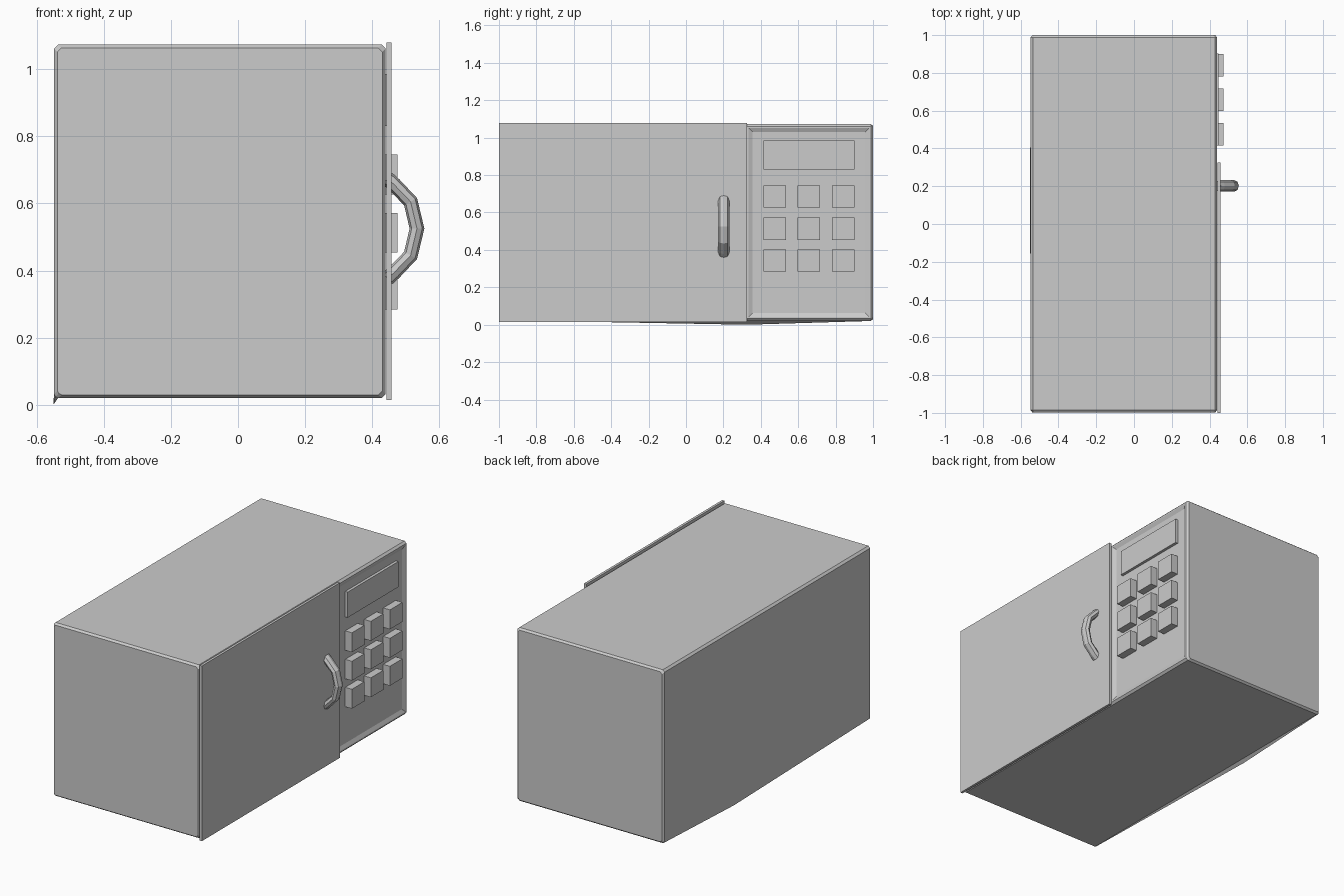
import bpy, bmesh

if "Cube" in bpy.data.objects:
    bpy.data.objects.remove(bpy.data.objects["Cube"])


def finish(bm, name):
    bmesh.ops.recalc_face_normals(bm, faces=bm.faces[:])
    mesh = bpy.data.meshes.new(name)
    bm.to_mesh(mesh)
    bm.free()
    obj = bpy.data.objects.new(name, mesh)
    bpy.context.collection.objects.link(obj)
    return obj


def box(name, lo, hi):
    bm = bmesh.new()
    bmesh.ops.create_cube(bm, size=1)
    for v in bm.verts:
        v.co = [l + (c + 0.5) * (h - l) for c, l, h in zip(v.co, lo, hi)]
    return finish(bm, name)


# Casing: chamfered x-z profile lofted along y, with a small foot at the rear lower edge
X0, X1, Z0, Z1, C = -0.548, 0.44, 0.02, 1.073, 0.012


def section(bm, y, inset=0.0, foot=False):
    x0, x1, z0, z1 = X0 + inset, X1 - inset, Z0 + inset, Z1 - inset
    corner = (x0 - 0.002, 0.0) if foot else (x0 + 0.004, z0 + 0.004)
    pts = [(x0 + C, z0), (x1 - C, z0), (x1, z0 + C), (x1, z1 - C),
           (x1 - C, z1), (x0 + C, z1), (x0, z1 - C), (x0, z0 + C), corner]
    return [bm.verts.new((x, y, z)) for x, z in pts]


bm = bmesh.new()
rings = [section(bm, -0.998, 0.01), section(bm, -0.985), section(bm, 0.325, foot=True),
         section(bm, 0.988), section(bm, 1.0, 0.01)]
for a, b in zip(rings, rings[1:]):
    for i in range(len(a)):
        j = (i + 1) % len(a)
        bm.faces.new((a[i], a[j], b[j], b[i]))
bm.faces.new(rings[0])
bm.faces.new(rings[-1])
bmesh.ops.recalc_face_normals(bm, faces=bm.faces[:])

# Sunken control panel with sloping rim
panel = [f for f in bm.faces if f.normal.x > 0.99 and f.calc_center_median().y > 0.4]
bmesh.ops.inset_individual(bm, faces=panel, thickness=0.012, depth=0)
bmesh.ops.inset_individual(bm, faces=panel, thickness=0.03, depth=-0.01)
finish(bm, "casing")

# Door
box("door", (0.442, -1.0, 0.015), (0.457, 0.325, 1.079))

# Display and keypad
box("display", (0.42, 0.415, 0.83), (0.447, 0.902, 0.985))
for row, z in enumerate((0.343, 0.513, 0.686)):
    for col, y in enumerate((0.475, 0.657, 0.84)):
        box(f"button_{row}_{col}", (0.42, y - 0.06, z - 0.059), (0.475, y + 0.06, z + 0.059))

# Bowed door handle
curve = bpy.data.curves.new("handle", "CURVE")
curve.dimensions = "3D"
curve.bevel_depth = 0.022
curve.bevel_resolution = 2
curve.use_fill_caps = True
path = [(0.445, 0.674), (0.465, 0.656), (0.514, 0.605), (0.533, 0.525),
        (0.514, 0.445), (0.465, 0.394), (0.445, 0.376)]
spline = curve.splines.new("POLY")
spline.points.add(len(path) - 1)
for p, (x, z) in zip(spline.points, path):
    p.co = (x, 0, z, 1)
spline.use_smooth = False
handle = bpy.data.objects.new("handle", curve)
handle.location.y = 0.202
handle.scale.y = 1.35
bpy.context.collection.objects.link(handle)
